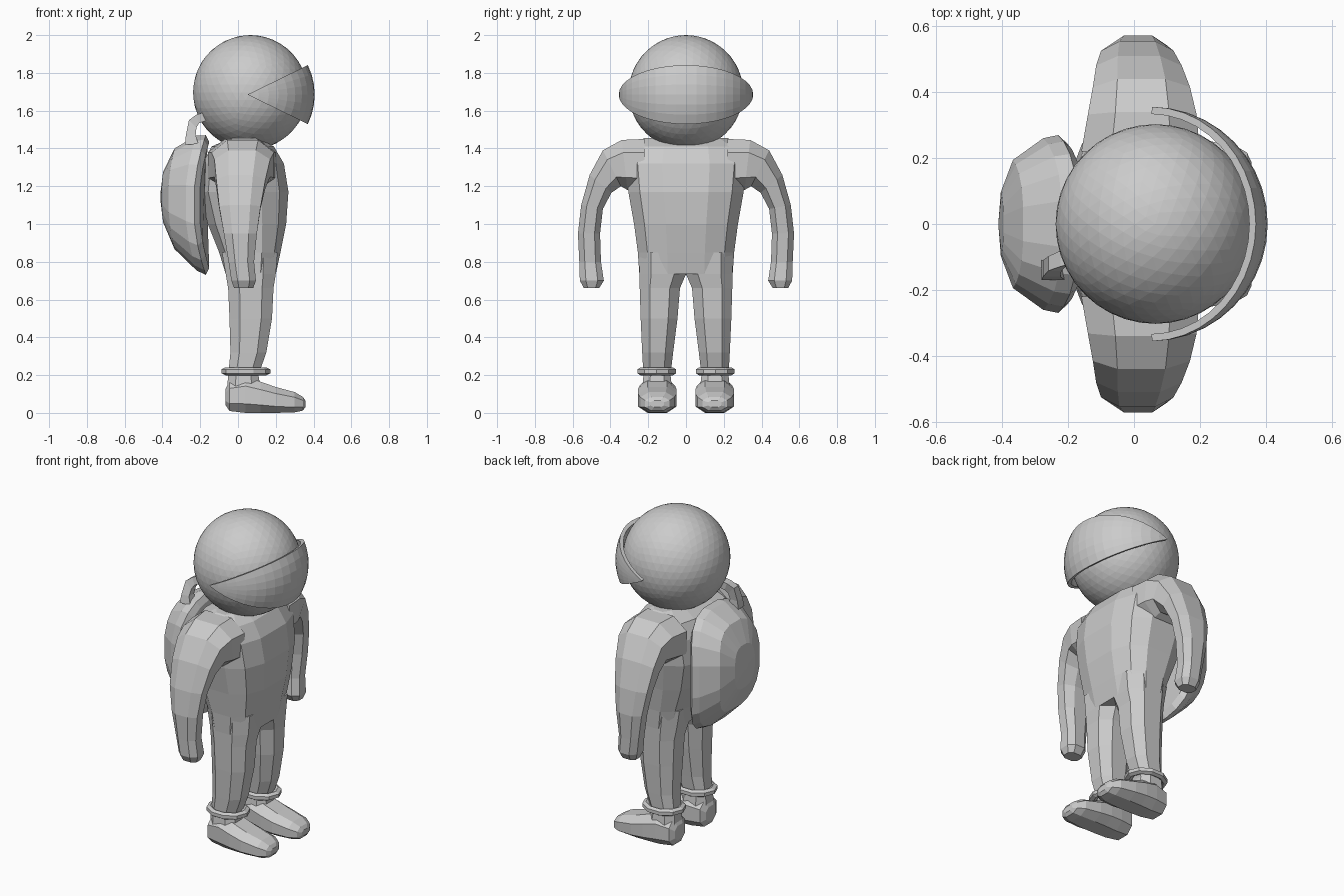
import bpy, bmesh
from math import cos, sin, pi, radians
from mathutils import Vector

cube = bpy.data.objects.get("Cube")
if cube:
    bpy.data.objects.remove(cube, do_unlink=True)

grey = bpy.data.materials.new("suit_grey")
grey.use_nodes = True
COLOUR = (0.6, 0.6, 0.6, 1)
grey.diffuse_color = COLOUR
grey.node_tree.nodes["Principled BSDF"].inputs["Base Color"].default_value = COLOUR


def finish(name, bm):
    bmesh.ops.recalc_face_normals(bm, faces=bm.faces)
    mesh = bpy.data.meshes.new(name)
    bm.to_mesh(mesh)
    bm.free()
    mesh.materials.append(grey)
    obj = bpy.data.objects.new(name, mesh)
    bpy.context.collection.objects.link(obj)
    return obj


def ring(centre, u, v, n=8, power=2.5):
    """Rounded section spanned by half axes u and v, touching their full extent."""
    pts = []
    for i in range(n):
        a = 2 * pi * (i + 0.5) / n
        c, s = cos(a), sin(a)
        pts.append((abs(c) ** (2 / power) * (1 if c > 0 else -1),
                    abs(s) ** (2 / power) * (1 if s > 0 else -1)))
    m = max(p[0] for p in pts)
    k = max(p[1] for p in pts)
    return [Vector(centre) + Vector(u) * (a / m) + Vector(v) * (b / k) for a, b in pts]


def loft(name, rings, closed=False):
    bm = bmesh.new()
    loops = [[bm.verts.new(p) for p in r] for r in rings]
    n = len(loops[0])
    pairs = list(zip(loops, loops[1:]))
    if closed:
        pairs.append((loops[-1], loops[0]))
    else:
        bm.faces.new(loops[0])
        bm.faces.new(loops[-1])
    for a, b in pairs:
        for i in range(n):
            j = (i + 1) % n
            bm.faces.new((a[i], a[j], b[j], b[i]))
    return finish(name, bm)


def level_ring(z, x0, x1, y0, y1, n, power=2.5):
    return ring(((x0 + x1) / 2, (y0 + y1) / 2, z),
                ((x1 - x0) / 2, 0, 0), (0, (y1 - y0) / 2, 0), n, power)


# Helmet
bm = bmesh.new()
bmesh.ops.create_icosphere(bm, subdivisions=4, radius=0.303)
bmesh.ops.translate(bm, verts=bm.verts, vec=(0.065, 0, 1.697))
finish("helmet", bm)

# Visor: a curved crescent shell pointed at both sides
def visor_point(radius, along, tilt):
    out = radius * sin(along)
    return Vector((0.05 + out * cos(tilt), radius * cos(along), 1.685 + out * sin(tilt)))

STEPS = 20
tilts = [radians(26 * k / 3) for k in range(-3, 4)]
visor_rings = []
for i in range(STEPS + 1):
    along = pi * (0.004 + 0.992 * i / STEPS)
    visor_rings.append([visor_point(0.356, along, t) for t in tilts]
                       + [visor_point(0.334, along, t) for t in reversed(tilts)])
loft("visor", visor_rings)

# Torso: height, back, front, half width
torso = [(0.735, -0.065, 0.20, 0.247), (0.85, -0.10, 0.225, 0.255),
         (1.0, -0.16, 0.255, 0.275), (1.17, -0.205, 0.267, 0.305),
         (1.32, -0.187, 0.243, 0.32), (1.41, -0.14, 0.19, 0.30),
         (1.455, -0.04, 0.11, 0.22)]
loft("torso", [level_ring(z, b, f, -w, w, 12, 2.8) for z, b, f, w in torso])

# Limb sections, given for the +y side
legs = [(0.85, -0.085, 0.21, 0.01, 0.245), (0.735, -0.065, 0.20, 0.0, 0.247),
        (0.66, -0.052, 0.188, 0.032, 0.245), (0.5, -0.045, 0.18, 0.045, 0.24),
        (0.32, -0.04, 0.15, 0.068, 0.232), (0.2, -0.052, 0.108, 0.082, 0.225),
        (0.1, -0.06, 0.125, 0.07, 0.235)]
# Arm: outer y and z, inner y and z, back x, front x
arms = [(0.22, 1.45, 0.22, 1.17, -0.16, 0.20), (0.34, 1.445, 0.31, 1.18, -0.14, 0.19),
        (0.44, 1.39, 0.345, 1.20, -0.125, 0.17), (0.51, 1.26, 0.395, 1.165, -0.115, 0.145),
        (0.555, 1.10, 0.44, 1.08, -0.10, 0.12), (0.572, 0.95, 0.455, 0.95, -0.075, 0.10),
        (0.565, 0.80, 0.45, 0.80, -0.05, 0.085), (0.562, 0.70, 0.435, 0.70, -0.035, 0.095),
        (0.54, 0.66, 0.46, 0.66, -0.02, 0.08)]
# Shoe: x, half width, bottom, top
shoes = [(-0.065, 0.05, 0.04, 0.13), (-0.045, 0.08, 0.01, 0.17), (0.04, 0.095, 0.0, 0.19),
         (0.12, 0.103, 0.0, 0.165), (0.2, 0.103, 0.0, 0.137), (0.3, 0.09, 0.003, 0.11),
         (0.343, 0.065, 0.012, 0.085), (0.357, 0.035, 0.03, 0.065)]

for side, label in ((1, "left"), (-1, "right")):
    loft(label + "_leg", [level_ring(z, b, f, side * i, side * o, 8)
                          for z, b, f, i, o in legs])
    loft(label + "_arm", [ring(((b + f) / 2, side * (oy + iy) / 2, (oz + iz) / 2),
                               ((f - b) / 2, 0, 0),
                               (0, side * (oy - iy) / 2, (oz - iz) / 2), 8)
                          for oy, oz, iy, iz, b, f in arms])
    loft(label + "_shoe", [ring((x, side * 0.152, (lo + hi) / 2), (0, w, 0),
                                (0, 0, (hi - lo) / 2), 8)
                           for x, w, lo, hi in shoes])

    # Ankle cuff: faceted band around the trouser hem
    cuff = []
    for i in range(10):
        a = 2 * pi * i / 10
        d = Vector((cos(a) * 1.2, sin(a), 0))
        cuff.append(ring(Vector((0.042, side * 0.155, 0.22)) + d * 0.09,
                         d * 0.018, (0, 0, 0.021), 6, 2))
    loft(label + "_ankle_cuff", cuff, closed=True)

# Backpack: bent dome, depth measured backwards from the rim
pack_rings = []
for scale, depth in ((0.9, -0.03), (1, 0), (0.965, 0.045), (0.72, 0.135),
                     (0.36, 0.17), (0.05, 0.176)):
    outline = ring((0, 0, 0), (0, 0.27 * scale, 0), (0, 0, 0.37 * scale), 20, 2.8)
    for p in outline:
        p.x = -0.235 - depth + 0.065 * (p.z / 0.37) ** 2
        p.z += 1.1 + 0.25 * max(depth, 0)
    pack_rings.append(outline)
loft("backpack", pack_rings)

# Air pipe: square tube rising from the pack and bending to the helmet
pipe = [((-0.245, -0.14, 1.42), (0.036, 0, 0), (0, 0.03, 0)),
        ((-0.25, -0.135, 1.47), (0.026, 0, 0), (0, 0.025, 0)),
        ((-0.24, -0.12, 1.53), (0.02, 0, -0.02), (0, 0.022, 0)),
        ((-0.215, -0.105, 1.555), (0.008, 0, -0.022), (0, 0.024, 0)),
        ((-0.16, -0.09, 1.575), (0.006, 0, -0.022), (0, 0.024, 0))]
loft("air_pipe", [ring(c, u, v, 4, 2) for c, u, v in pipe])
